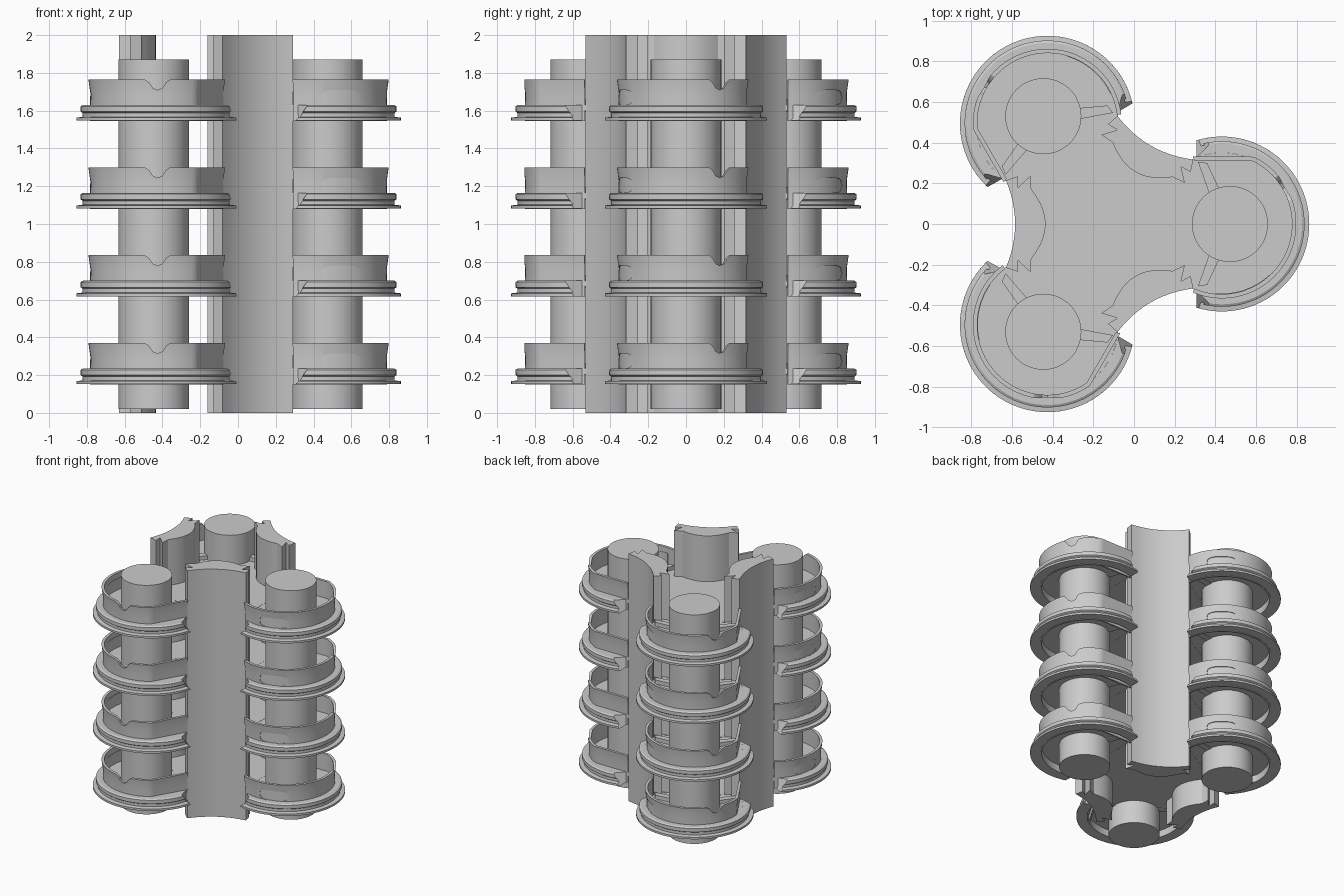
import bpy, bmesh, math
from mathutils import Matrix, Vector

if "Cube" in bpy.data.objects:
    bpy.data.objects.remove(bpy.data.objects["Cube"])

AXIS = Vector((-0.14, 0, 0))   # centre of the three-fold symmetry
LOBE = 0.572                    # axis to balcony centre
STEP, LEVELS = 0.465, 4


def make_mesh(name, bm):
    bmesh.ops.recalc_face_normals(bm, faces=bm.faces)
    me = bpy.data.meshes.new(name)
    bm.to_mesh(me)
    bm.free()
    return me


def place(name, me, angle=0, z=0):
    ob = bpy.data.objects.new(name, me)
    bpy.context.collection.objects.link(ob)
    ob.matrix_world = (Matrix.Translation(AXIS + Vector((0, 0, z)))
                       @ Matrix.Rotation(math.radians(angle), 4, 'Z'))
    return ob


def prism(bm, pts, z0, z1):
    lo = [bm.verts.new((x, y, z0)) for x, y in pts]
    hi = [bm.verts.new((x, y, z1)) for x, y in pts]
    n = len(pts)
    bm.faces.new(lo)
    bm.faces.new(hi)
    for i in range(n):
        bm.faces.new((lo[i], lo[(i + 1) % n], hi[(i + 1) % n], hi[i]))


def sweep(profile, end_angle, middle=0, flat=None, steps=56):
    """Sweep a closed (r, z) profile round the lobe centre, capped at both ends.
    flat pulls the +y side straight, that much inside the radius."""
    bm = bmesh.new()
    rings = []
    for s in range(steps + 1):
        ring = []
        for r, z in profile:
            a = math.radians(middle + end_angle(r, z) * (2 * s / steps - 1))
            y = r * math.sin(a)
            if flat:
                y = min(y, r - flat)
            ring.append(bm.verts.new((LOBE + r * math.cos(a), y, z)))
        rings.append(ring)
    n = len(profile)
    for a, b in zip(rings, rings[1:]):
        for i in range(n):
            bm.faces.new((a[i], a[(i + 1) % n], b[(i + 1) % n], b[i]))
    bm.faces.new(rings[0])
    bm.faces.new(rings[-1])
    return bm


def arc(cx, r, n=48):
    return [(cx + r * math.cos(math.tau * i / n), r * math.sin(math.tau * i / n))
            for i in range(n)]


# Concave wall panel with stepped edges
def bow(mid, end, half, n=12):
    return [(mid + (end - mid) * t * t, half * t)
            for t in [2 * i / n - 1 for i in range(n + 1)]]

outer = bow(0.445, 0.49, 0.215)
inner = bow(0.295, 0.365, 0.17)
side = [(0.43, 0.235), (0.43, 0.18), (0.37, 0.237)]
outline = outer + side + inner[::-1] + [(x, -y) for x, y in side[::-1]]
bm = bmesh.new()
prism(bm, outline, 0, 2)
panel = make_mesh("wall_panel", bm)

# Round column
bm = bmesh.new()
prism(bm, arc(0.612, 0.187), 0.02, 1.87)
column = make_mesh("column", bm)

# Balcony parapet with a top notch and an oblong recess
parapet_ob = place("parapet", make_mesh("parapet", sweep(
    [(0.345, 0.15), (0.358, 0.15), (0.356, 0.30), (0.366, 0.37), (0.345, 0.37)],
    lambda r, z: 113, flat=0.035)))
bm = bmesh.new()
notch = [(-0.1, 0.4), (-0.07, 0.372), (-0.045, 0.355), (-0.025, 0.325), (0, 0.315),
         (0.025, 0.325), (0.045, 0.355), (0.07, 0.372), (0.1, 0.4)]
prism(bm, notch, 0.25, 0.5)
to_dir = Matrix(((0, 0, 1, 0), (1, 0, 0, 0), (0, 1, 0, 0), (0, 0, 0, 1)))
bm.transform(Matrix.Translation((LOBE, 0, 0))
             @ Matrix.Rotation(math.radians(30), 4, 'Z') @ to_dir)
notch_me = make_mesh("notch_cutter", bm)
bm = bmesh.new()
slot = [(0.103 * math.copysign(abs(math.cos(a)) ** 0.6, math.cos(a)),
         0.275 + 0.04 * math.copysign(abs(math.sin(a)) ** 0.6, math.sin(a)))
        for a in [math.tau * i / 24 for i in range(24)]]
prism(bm, slot, 0.22, 0.5)
bm.transform(Matrix.Translation((LOBE + 0.115, 0, 0))
             @ Matrix.Rotation(math.radians(-90), 4, 'Z') @ to_dir)
slot_me = make_mesh("slot_cutter", bm)
cutters = [place("notch_cutter", notch_me), place("slot_cutter", slot_me)]
for c in cutters:
    c.hide_render = True
    m = parapet_ob.modifiers.new("cut", 'BOOLEAN')
    m.object, m.operation, m.solver = c, 'DIFFERENCE', 'EXACT'
dg = bpy.context.evaluated_depsgraph_get()
parapet = bpy.data.meshes.new_from_object(parapet_ob.evaluated_get(dg))
for ob in cutters + [parapet_ob]:
    bpy.data.objects.remove(ob)

# Closed back of the oblong recess
recess = make_mesh("recess_back", sweep(
    [(0.342, 0.225), (0.352, 0.225), (0.352, 0.325), (0.342, 0.325)],
    lambda r, z: 24, middle=-71, steps=14))

# Two-tier balcony flange with slanted ends
flange = make_mesh("balcony_flange", sweep(
    [(0.35, 0.235), (0.395, 0.235), (0.407, 0.228), (0.407, 0.2), (0.397, 0.193),
     (0.397, 0.172), (0.43, 0.168), (0.43, 0.152), (0.35, 0.152)],
    lambda r, z: 111 if r < 0.36 else 107 - 8 * (z - 0.15) / 0.085))

# Floor: central hexagon, lobe discs, low beams from columns to panels
bm = bmesh.new()
hexa = []
for k in range(3):
    for t in (-0.21, 0.21):
        v = Matrix.Rotation(math.radians(60 + 120 * k), 3, 'Z') @ Vector((0.42, t, 0))
        hexa.append((v.x, v.y))
prism(bm, hexa, 0.205, 0.235)
core_floor = make_mesh("core_floor", bm)
bm = bmesh.new()
prism(bm, arc(LOBE, 0.35), 0.206, 0.234)
lobe_floor = make_mesh("lobe_floor", bm)
bm = bmesh.new()
beam = [(0.455, 0.305), (0.50, 0.30), (0.56, 0.17), (0.51, 0.15)]
for s in (1, -1):
    prism(bm, [(x, y * s) for x, y in beam], 0.20, 0.265)
beams = make_mesh("floor_beams", bm)

# Smooth the round parts, keeping hard edges
for me in (panel, column, parapet, recess, flange, lobe_floor):
    bm = bmesh.new()
    bm.from_mesh(me)
    for f in bm.faces:
        f.smooth = True
    for e in bm.edges:
        e.smooth = len(e.link_faces) == 2 and e.calc_face_angle(0) < math.radians(30)
    bm.to_mesh(me)
    bm.free()

# Assemble three lobes on four levels
for k in range(3):
    a = 120 * k
    place("wall_panel", panel, a + 60)
    place("column", column, a)
    for lv in range(LEVELS):
        for me in (parapet, recess, flange, lobe_floor, beams):
            place(me.name, me, a, lv * STEP)
for lv in range(LEVELS):
    place("core_floor", core_floor, 0, lv * STEP)
